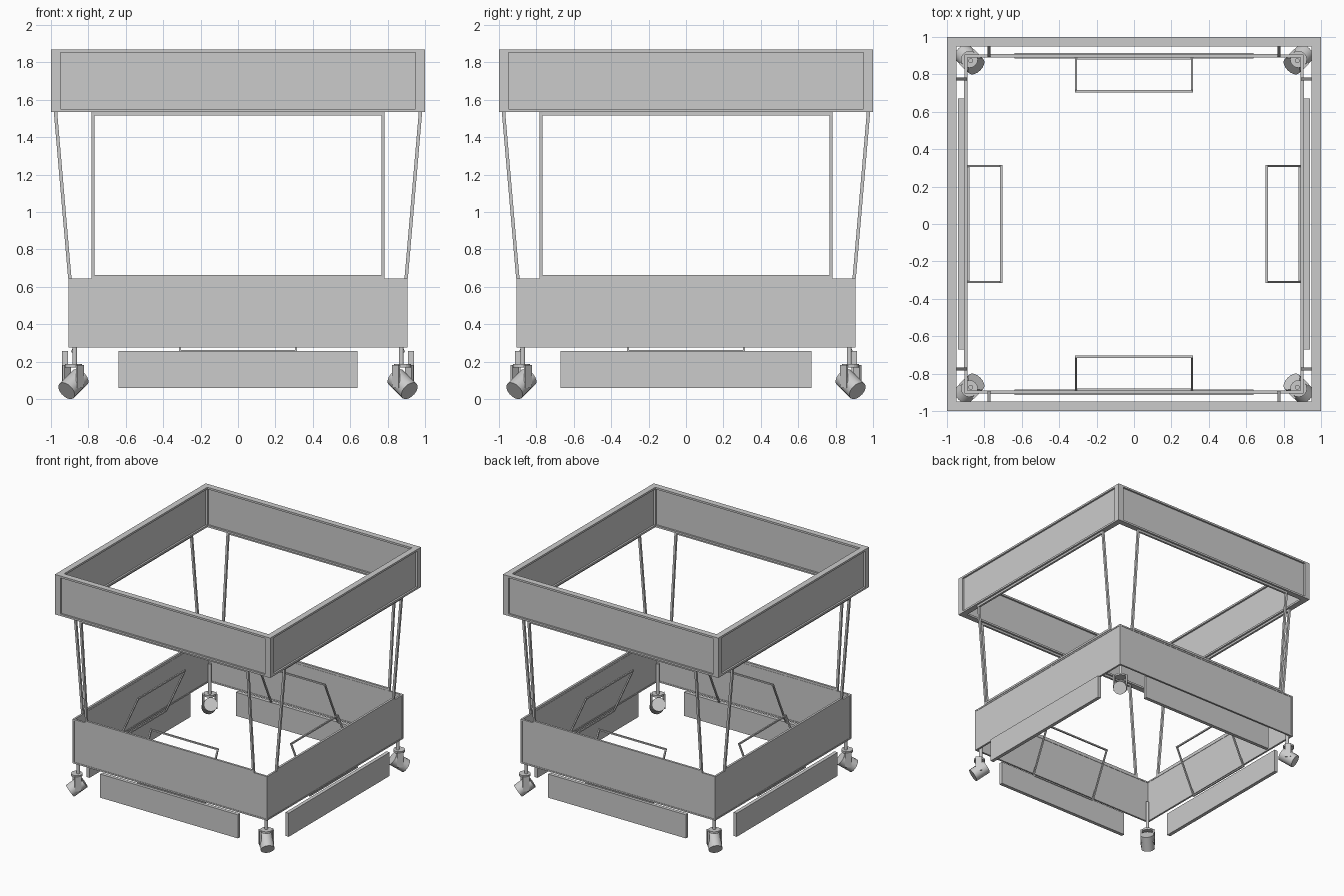
import bpy
from math import pi
from mathutils import Matrix, Vector

if "Cube" in bpy.data.objects:
    bpy.data.objects.remove(bpy.data.objects["Cube"])

GREY = (0.6, 0.6, 0.6, 1)
grey = bpy.data.materials.new("plain grey")
grey.use_nodes = True
grey.diffuse_color = GREY
grey.node_tree.nodes["Principled BSDF"].inputs["Base Color"].default_value = GREY


def finish(name, matrix):
    obj = bpy.context.object
    obj.name = name
    obj.matrix_world = matrix
    obj.data.materials.append(grey)
    return obj


def box(name, lo, hi, turn=Matrix()):
    lo, hi = Vector(lo), Vector(hi)
    bpy.ops.mesh.primitive_cube_add(size=1)
    size = Matrix.Diagonal((*(hi - lo), 1))
    return finish(name, turn @ Matrix.Translation((lo + hi) / 2) @ size)


def rod(name, a, b, radius, sides, turn=Matrix()):
    a, b = Vector(a), Vector(b)
    bpy.ops.mesh.primitive_cylinder_add(vertices=sides, radius=radius, depth=(b - a).length)
    aim = (b - a).to_track_quat("Z", "Y").to_matrix().to_4x4()
    return finish(name, turn @ Matrix.Translation((a + b) / 2) @ aim)


def beam(name, a, b, width, turn):
    """Square bar between two points."""
    a, b = Vector(a), Vector(b)
    aim = (b - a).to_track_quat("Z", "Y").to_matrix().to_4x4()
    w = width / 2
    half = (b - a).length / 2 + w
    return box(name, (-w, -w, -half), (w, w, half), turn @ Matrix.Translation((a + b) / 2) @ aim)


def wire_frame(name, half, outer, inner, width, turn):
    """Leaning rectangle; outer and inner are (y, z) of its two ends."""
    for s in (-1, 1):
        beam(name + "_upright", (s * half, *outer), (s * half, *inner), width, turn)
    for y, z in (outer, inner):
        beam(name + "_rail", (-half, y, z), (half, y, z), width, turn)


def framed_wall(name, reach, z0, z1, depth, rail, recess, turn):
    """One side of a square frame: two rails with a recessed panel between."""
    edge = reach - depth
    box(name + "_bottom_rail", (-edge, -reach, z0), (edge, -edge, z0 + rail), turn)
    box(name + "_top_rail", (-edge, -reach, z1 - rail), (edge, -edge, z1), turn)
    box(name + "_panel", (-edge, -reach + recess, z0 + rail), (edge, -edge - recess, z1 - rail), turn)
    box(name + "_corner_post", (edge, -reach, z0), (reach, -edge, z1), turn)


# Four identical sides, turned about the centre
for i, side in enumerate(("front", "left", "back", "right")):
    turn = Matrix.Rotation(i * pi / 2, 4, "Z")
    framed_wall(side + "_upper_wall", 1, 1.535, 1.87, 0.05, 0.016, 0.015, turn)
    framed_wall(side + "_lower_wall", 0.905, 0.275, 0.645, 0.016, 0.012, 0.003, turn)

    # Leaning support between lower and upper frame
    wire_frame(side + "_support", 0.775, (-0.9, 0.654), (-0.975, 1.526), 0.018, turn)

    # Inner frame that carries the hanging skirt
    wire_frame(side + "_inner_frame", 0.31, (-0.885, 0.256), (-0.71, 0.641), 0.012, turn)

    # Hanging skirt, longer and further out on the left and right
    half, out = ((0.64, 0.885), (0.67, 0.91))[i % 2]
    box(side + "_skirt", (-half, -out - 0.03, 0.06), (half, -out, 0.258), turn)

    # Caster on the corner: local -y points outward
    caster = turn @ Matrix.Translation((0.88, -0.88, 0)) @ Matrix.Rotation(pi / 4, 4, "Z")
    rod(side + "_caster_stem", (0, 0.01, 0.17), (0, 0.01, 0.44), 0.013, 12, caster)
    rod(side + "_caster_plate", (0, 0, 0.17), (0, 0, 0.187), 0.045, 16, caster)
    for s in (-1, 1):
        box(side + "_caster_fork", (s * 0.05 - 0.006, -0.025, 0.06),
            (s * 0.05 + 0.006, 0.025, 0.183), caster)
    rod(side + "_caster_wheel", (0, -0.052, 0.044), (0, 0.052, 0.116), 0.054, 16, caster)
    bpy.ops.object.shade_smooth_by_angle()
